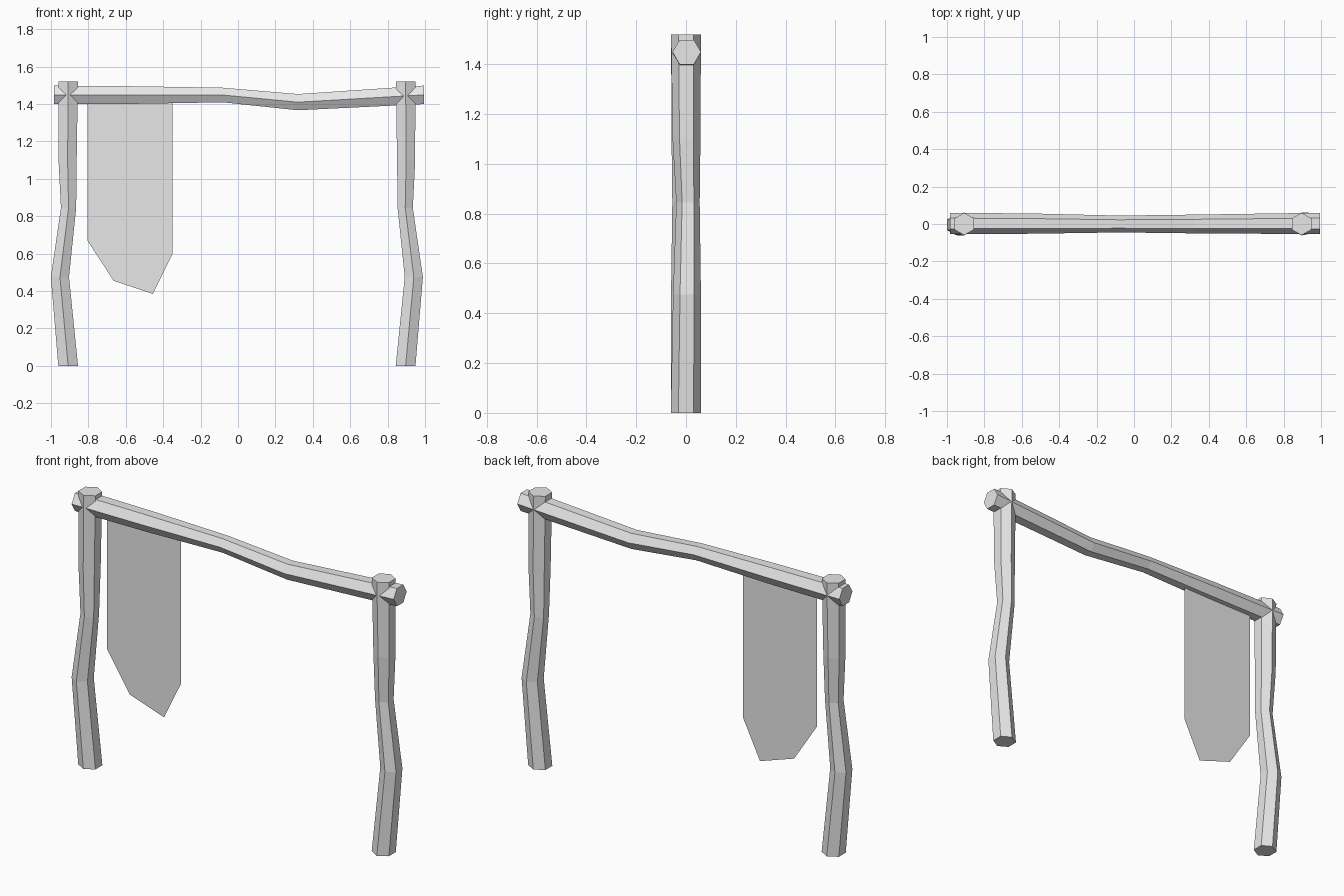
import bpy, bmesh, math
from mathutils import Vector

if "Cube" in bpy.data.objects:
    bpy.data.objects.remove(bpy.data.objects["Cube"])

grey = bpy.data.materials.new("weathered_grey")
grey.diffuse_color = (0.8, 0.8, 0.8, 1)
grey.use_nodes = True
grey.node_tree.nodes["Principled BSDF"].inputs["Base Color"].default_value = grey.diffuse_color


def finish(name, bm, solid=True):
    if solid:
        bmesh.ops.recalc_face_normals(bm, faces=bm.faces)
    mesh = bpy.data.meshes.new(name)
    bm.to_mesh(mesh)
    bm.free()
    mesh.materials.append(grey)
    obj = bpy.data.objects.new(name, mesh)
    bpy.context.collection.objects.link(obj)
    return obj


def hex_log(name, sections, u, v):
    """Six-sided log through (centre, radius) sections; u points at a corner."""
    u, v = Vector(u), Vector(v)
    bm = bmesh.new()
    rings = []
    for centre, r in sections:
        ring = []
        for i in range(6):
            a = i * math.pi / 3
            ring.append(bm.verts.new(Vector(centre) + r * (u * math.cos(a) + v * math.sin(a))))
        rings.append(ring)
    for a, b in zip(rings, rings[1:]):
        for i in range(6):
            j = (i + 1) % 6
            bm.faces.new((a[i], a[j], b[j], b[i]))
    bm.faces.new(rings[0])
    bm.faces.new(rings[-1])
    return finish(name, bm)


# Crooked posts, the left one turned half round from the right one
post = [(0.902, 0.0, 0.0, 0.061), (0.946, 0.004, 0.475, 0.056),
        (0.900, 0.008, 0.845, 0.047), (0.905, 0.002, 1.10, 0.056),
        (0.902, 0.0, 1.52, 0.060)]
for name, s, dx in (("right_post", 1, -0.006), ("left_post", -1, -0.006)):
    hex_log(name, [((s * x + dx, s * y, z), r) for x, y, z, r in post],
            (0, 1, 0), (1, 0, 0))

# Sagging crossbeam
beam = [(-0.985, 0.003, 1.449, 0.057), (-0.54, 0.002, 1.448, 0.054),
        (-0.08, 0.0, 1.448, 0.045), (0.32, 0.0, 1.410, 0.050),
        (0.995, 0.003, 1.449, 0.057)]
hex_log("crossbeam", [((x, y, z), r) for x, y, z, r in beam],
        (0, 1, 0), (0, 0, 1))

# Hanging cloth with a ragged lower edge
bm = bmesh.new()
outline = [(-0.805, 1.44), (-0.805, 0.67), (-0.665, 0.455),
           (-0.455, 0.385), (-0.35, 0.60), (-0.35, 1.44)]
bm.faces.new([bm.verts.new((x, 0, z)) for x, z in outline])
finish("hanging_cloth", bm, solid=False)
